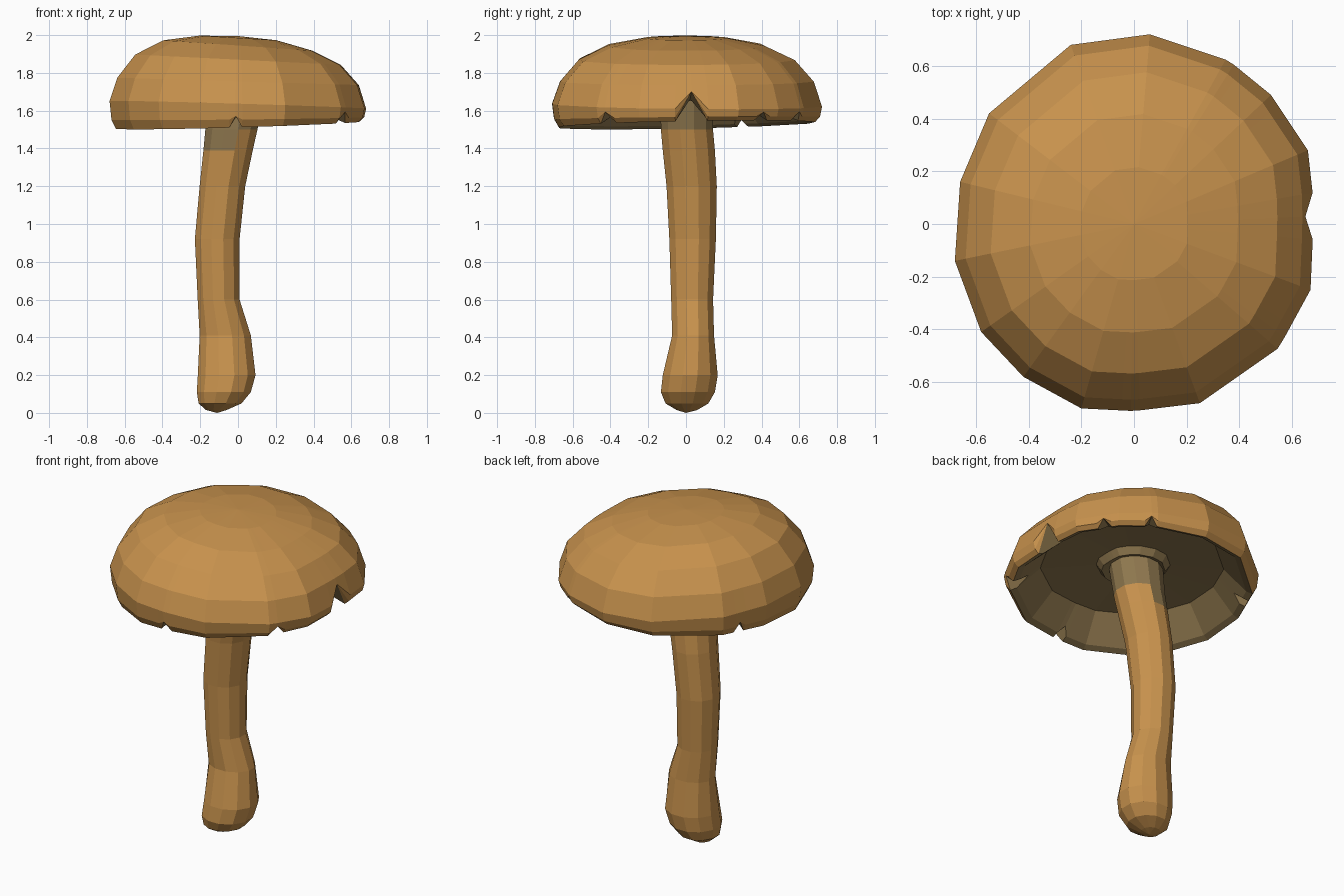
import bpy, bmesh, math

if "Cube" in bpy.data.objects:
    bpy.data.objects.remove(bpy.data.objects["Cube"])

def material(name, rgb):
    m = bpy.data.materials.new(name)
    m.diffuse_color = (*rgb, 1)
    m.use_nodes = True
    m.node_tree.nodes["Principled BSDF"].inputs["Base Color"].default_value = m.diffuse_color
    return m

brown = material("golden brown", (0.58, 0.29, 0.075))
olive = material("olive gills", (0.28, 0.19, 0.078))

def loft(name, rings, start, end, pick):
    """Skin closed rings, cap both ends with a point; pick(band, centre) gives the material."""
    bm = bmesh.new()
    vr = [[bm.verts.new(p) for p in ring] for ring in rings]
    a, b = bm.verts.new(start), bm.verts.new(end)
    n = len(vr[0])
    for i in range(n):
        j = (i + 1) % n
        faces = [(0, bm.faces.new((a, vr[0][i], vr[0][j])))]
        for k in range(len(vr) - 1):
            faces.append((k + 1, bm.faces.new((vr[k][i], vr[k + 1][i], vr[k + 1][j], vr[k][j]))))
        faces.append((len(vr), bm.faces.new((b, vr[-1][j], vr[-1][i]))))
        for band, f in faces:
            f.material_index = pick(band, f.calc_center_median())
    bmesh.ops.remove_doubles(bm, verts=bm.verts, dist=0.0005)
    bmesh.ops.recalc_face_normals(bm, faces=bm.faces)
    me = bpy.data.meshes.new(name)
    bm.to_mesh(me)
    bm.free()
    me.materials.append(brown)
    me.materials.append(olive)
    ob = bpy.data.objects.new(name, me)
    bpy.context.collection.objects.link(ob)
    return ob

# Stem: z, x range, y range of each ring
stem = [(0.015, -0.17, -0.06, -0.05, 0.06), (0.05, -0.21, 0.02, -0.11, 0.12),
        (0.11, -0.22, 0.07, -0.135, 0.155), (0.20, -0.215, 0.095, -0.125, 0.17),
        (0.41, -0.205, 0.07, -0.075, 0.15), (0.60, -0.215, 0.01, -0.08, 0.145),
        (0.92, -0.23, 0.01, -0.09, 0.16), (1.20, -0.205, 0.04, -0.105, 0.165),
        (1.39, -0.185, 0.08, -0.125, 0.155), (1.50, -0.175, 0.105, -0.135, 0.145),
        (1.72, -0.155, 0.15, -0.14, 0.15)]
rings = []
for z, x0, x1, y0, y1 in stem:
    ring = []
    for i in range(12):
        t = 2 * math.pi * (i + 0.5) / 12
        ring.append(((x0 + x1) / 2 + (x1 - x0) / 2 * 1.02 * math.cos(t),
                     (y0 + y1) / 2 + (y1 - y0) / 2 * 1.02 * math.sin(t), z))
    rings.append(ring)
loft("stem", rings, (-0.11, 0, 0), (0, 0, 1.72),
     lambda k, c: int(c.z > 1.5 or (c.z > 1.4 and c.x < -0.03)))

# Cap outline seen from above
outline = [(0.68, -0.02), (0.68, 0.1), (0.66, 0.28), (0.52, 0.49), (0.36, 0.62), (0.06, 0.72),
           (-0.24, 0.68), (-0.55, 0.42), (-0.66, 0.16), (-0.68, -0.14), (-0.58, -0.41),
           (-0.42, -0.58), (-0.2, -0.7), (0, -0.71), (0.25, -0.68), (0.55, -0.47), (0.67, -0.25)]
TAU = 2 * math.pi

def on_outline(t):
    """Point where the ray at angle t meets the outline."""
    dx, dy = math.cos(t), math.sin(t)
    for (ax, ay), (bx, by) in zip(outline, outline[1:] + outline[:1]):
        ca, cb = dx * ay - dy * ax, dx * by - dy * bx
        if ca <= 1e-9 and cb > 1e-9:
            u = ca / (ca - cb)
            x, y = ax + (bx - ax) * u, ay + (by - ay) * u
            if x * dx + y * dy > 0:
                return x, y
    return 0.69 * dx, 0.69 * dy

# Rim tears: angle in degrees, height of the peak, half width
tears = [(2.5, 1.72, 0.13), (36, 1.60, 0.06), (58, 1.60, 0.05),
         (152, 1.58, 0.05), (269, 1.575, 0.05), (323, 1.60, 0.07)]
peaks = {}
angles = []
for deg, top, w in tears:
    t = math.radians(deg)
    peaks[t] = top
    angles += [t - w, t, t + w]
for x, y in outline:
    t = math.atan2(y, x) % TAU
    if all(abs((t - math.radians(d) + math.pi) % TAU - math.pi) > w * 1.2 for d, _, w in tears):
        angles.append(t)
angles.sort()

# Cap rows: scale, z, shear in x, shear in y
outer = [(0.30, 1.985, -0.06, 0), (0.58, 1.945, -0.07, 0), (0.80, 1.87, -0.05, 0),
         (0.94, 1.755, -0.03, 0), (1.0, 1.63, -0.03, -0.01), (0.985, 1.56, 0.01, 0.01),
         (0.95, 1.525, 0.03, 0.02)]
inner = [(0.90, 1.54, 0.03, 0.02), (0.72, 1.67, 0, 0), (0.29, 1.69, 0, 0), (0.25, 1.65, 0, 0)]

def row_at(rows, z):
    """Row of the profile interpolated at height z."""
    for p, q in zip(rows, rows[1:]):
        if min(p[1], q[1]) <= z <= max(p[1], q[1]):
            u = (z - p[1]) / (q[1] - p[1])
            return tuple(a + (b - a) * u for a, b in zip(p, q))
    return rows[-1]

rings = []
for rows in (outer, inner):
    for k, row in enumerate(rows):
        ring = []
        for t in angles:
            s, z, sx, sy = row
            top = peaks.get(t, 0)
            if rows is outer and z < top:
                s, z, sx, sy = row_at(outer, top)
            elif rows is inner and k == 0 and top:
                s, z, sx, sy = row_at(inner[:2], min(top, 1.66))
            x, y = on_outline(t)
            x, y = x * s, y * s
            ring.append((x, y, z + sx * x + sy * y))
        rings.append(ring)
n_outer = len(outer)
loft("cap", rings, (0, 0, 1.995), (0, 0, 1.71), lambda k, c: int(k >= n_outer))
